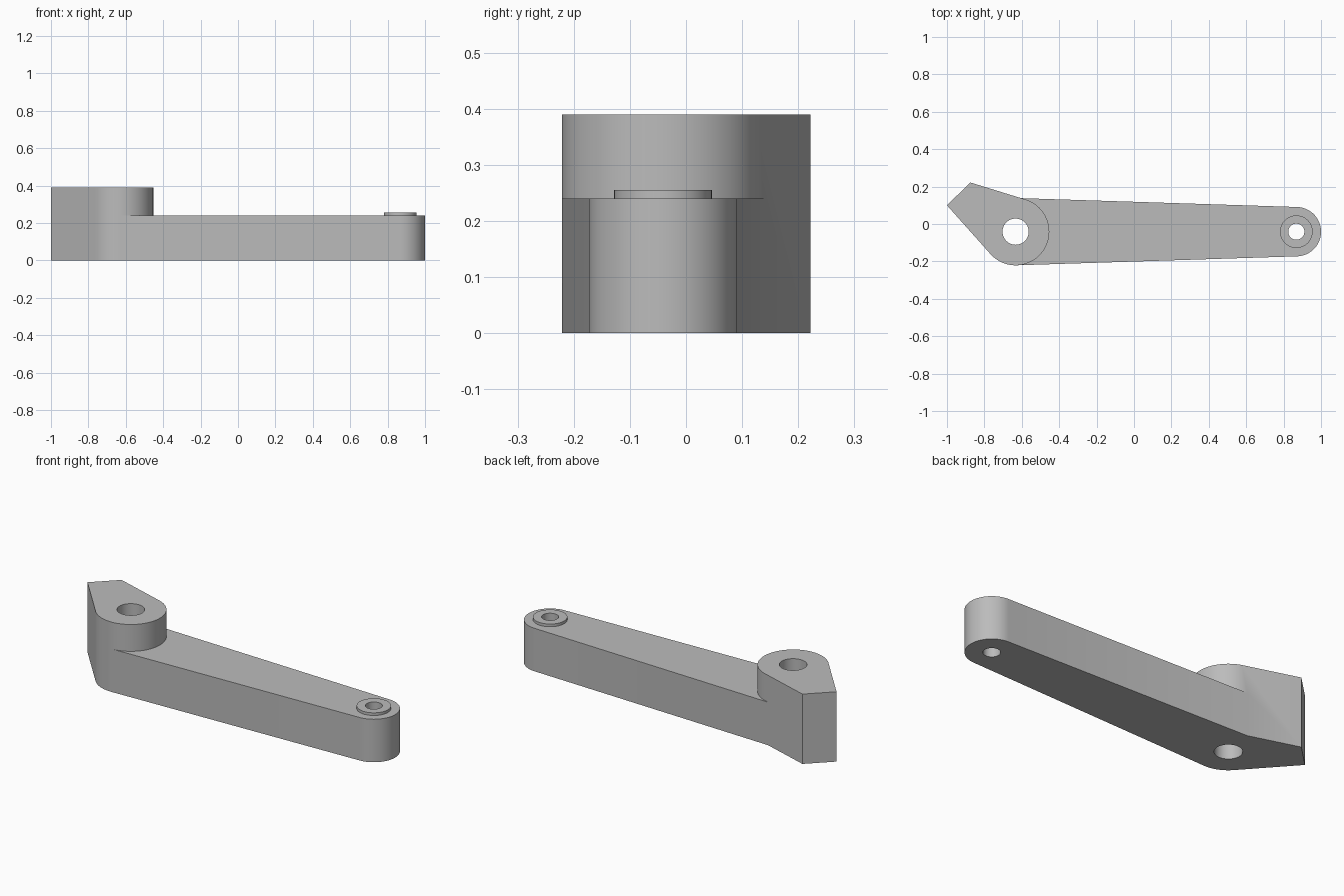
import bpy
import bmesh
from math import cos, sin, tau, radians
from mathutils import Vector
from mathutils.geometry import convex_hull_2d

cube = bpy.data.objects.get("Cube")
if cube:
    bpy.data.objects.remove(cube, do_unlink=True)

grey = bpy.data.materials.new("plain grey")
grey.use_nodes = True
grey.diffuse_color = (0.5, 0.5, 0.5, 1)
grey.node_tree.nodes["Principled BSDF"].inputs["Base Color"].default_value = (0.5, 0.5, 0.5, 1)

HUB = Vector((-0.633, -0.041))
TIP = Vector((0.868, -0.041))
ARM_TOP, HUB_TOP, BOSS_TOP = 0.24, 0.39, 0.255


def circle(center, radius, count=96):
    return [center + radius * Vector((cos(tau * i / count), sin(tau * i / count)))
            for i in range(count)]


def prism(name, points, bottom, top):
    """Extrude the taut outline around the points."""
    bm = bmesh.new()
    outline = [points[i] for i in convex_hull_2d(points)]
    face = bm.faces.new([bm.verts.new((p.x, p.y, bottom)) for p in outline])
    raised = bmesh.ops.extrude_face_region(bm, geom=[face])["geom"]
    bmesh.ops.translate(bm, vec=(0, 0, top - bottom),
                        verts=[v for v in raised if isinstance(v, bmesh.types.BMVert)])
    bmesh.ops.recalc_face_normals(bm, faces=bm.faces)
    mesh = bpy.data.meshes.new(name)
    bm.to_mesh(mesh)
    bm.free()
    mesh.materials.append(grey)
    obj = bpy.data.objects.new(name, mesh)
    bpy.context.collection.objects.link(obj)
    return obj


def select(obj):
    bpy.ops.object.select_all(action='DESELECT')
    obj.select_set(True)
    bpy.context.view_layer.objects.active = obj


def combine(obj, other, operation):
    select(obj)
    mod = obj.modifiers.new(operation.lower(), 'BOOLEAN')
    mod.operation, mod.solver, mod.object = operation, 'EXACT', other
    bpy.ops.object.modifier_apply(modifier=mod.name)


# Tapered arm, and a tall hub with a pointed pawl
arm = prism("lever_arm", circle(HUB, 0.18) + circle(TIP, 0.132), 0, ARM_TOP)
hub = prism("hub_and_pawl",
            circle(HUB, 0.18) + [Vector((-1, 0.1)), Vector((-0.875, 0.222))], 0, HUB_TOP)
boss = prism("tip_boss", circle(TIP, 0.087), ARM_TOP, BOSS_TOP)
combine(arm, hub, 'UNION')
bpy.data.objects.remove(hub, do_unlink=True)

# Through holes in both ends
hub_bore = prism("hub_bore_cutter", circle(HUB, 0.07), -0.1, 0.5)
tip_bore = prism("tip_bore_cutter", circle(TIP, 0.043), -0.1, 0.5)
combine(arm, hub_bore, 'DIFFERENCE')
combine(arm, tip_bore, 'DIFFERENCE')
combine(boss, tip_bore, 'DIFFERENCE')
for cutter in (hub_bore, tip_bore):
    bpy.data.objects.remove(cutter, do_unlink=True)

# Rounded walls smooth, rims sharp
for obj in (arm, boss):
    select(obj)
    bpy.ops.object.shade_smooth_by_angle(angle=radians(25))
